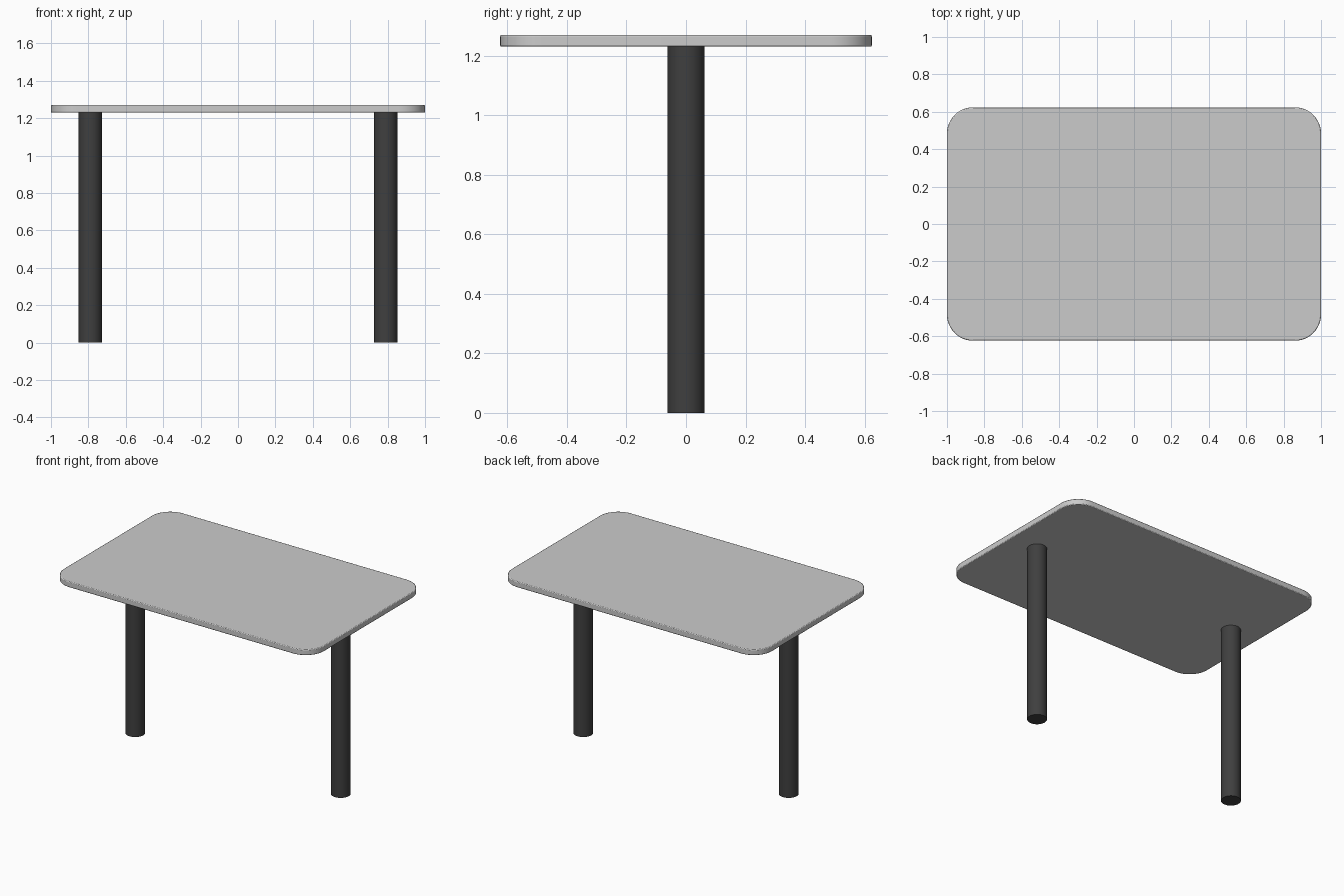
import bpy, bmesh, math

if "Cube" in bpy.data.objects:
    bpy.data.objects.remove(bpy.data.objects["Cube"])

HALF_X, HALF_Y = 1.0, 0.624
TOP_Z, UNDER_Z = 1.27, 1.23
CORNER_R = 0.14

dark = bpy.data.materials.new("dark_metal")
dark.diffuse_color = (0.05, 0.05, 0.05, 1)
dark.use_nodes = True
dark.node_tree.nodes["Principled BSDF"].inputs["Base Color"].default_value = dark.diffuse_color


def smooth(obj):
    bpy.ops.object.select_all(action='DESELECT')
    obj.select_set(True)
    bpy.context.view_layer.objects.active = obj
    bpy.ops.object.shade_smooth_by_angle(angle=math.radians(35))


# Tabletop: rounded rectangle outline, extruded, with softened rims
bm = bmesh.new()
outline = []
steps = 12
for i, (sx, sy) in enumerate([(1, 1), (-1, 1), (-1, -1), (1, -1)]):
    for k in range(steps + 1):
        a = math.pi / 2 * (i + k / steps)
        outline.append(bm.verts.new((sx * (HALF_X - CORNER_R) + CORNER_R * math.cos(a),
                                     sy * (HALF_Y - CORNER_R) + CORNER_R * math.sin(a),
                                     UNDER_Z)))
base = bm.faces.new(outline)
ext = bmesh.ops.extrude_face_region(bm, geom=[base])
bmesh.ops.translate(bm, vec=(0, 0, TOP_Z - UNDER_Z),
                    verts=[v for v in ext['geom'] if isinstance(v, bmesh.types.BMVert)])
bmesh.ops.recalc_face_normals(bm, faces=bm.faces)
mesh = bpy.data.meshes.new("tabletop")
bm.to_mesh(mesh)
bm.free()
tabletop = bpy.data.objects.new("tabletop", mesh)
bpy.context.collection.objects.link(tabletop)
smooth(tabletop)
bevel = tabletop.modifiers.new("rim", 'BEVEL')
bevel.width = 0.005
bevel.segments = 2
bevel.limit_method = 'ANGLE'
bevel.angle_limit = math.radians(40)

# Two round column legs
for name, x in (("left_leg", -0.79), ("right_leg", 0.79)):
    bpy.ops.mesh.primitive_cylinder_add(vertices=48, radius=0.062, depth=UNDER_Z,
                                        location=(x, 0, UNDER_Z / 2))
    leg = bpy.context.object
    leg.name = name
    leg.data.materials.append(dark)
    smooth(leg)
